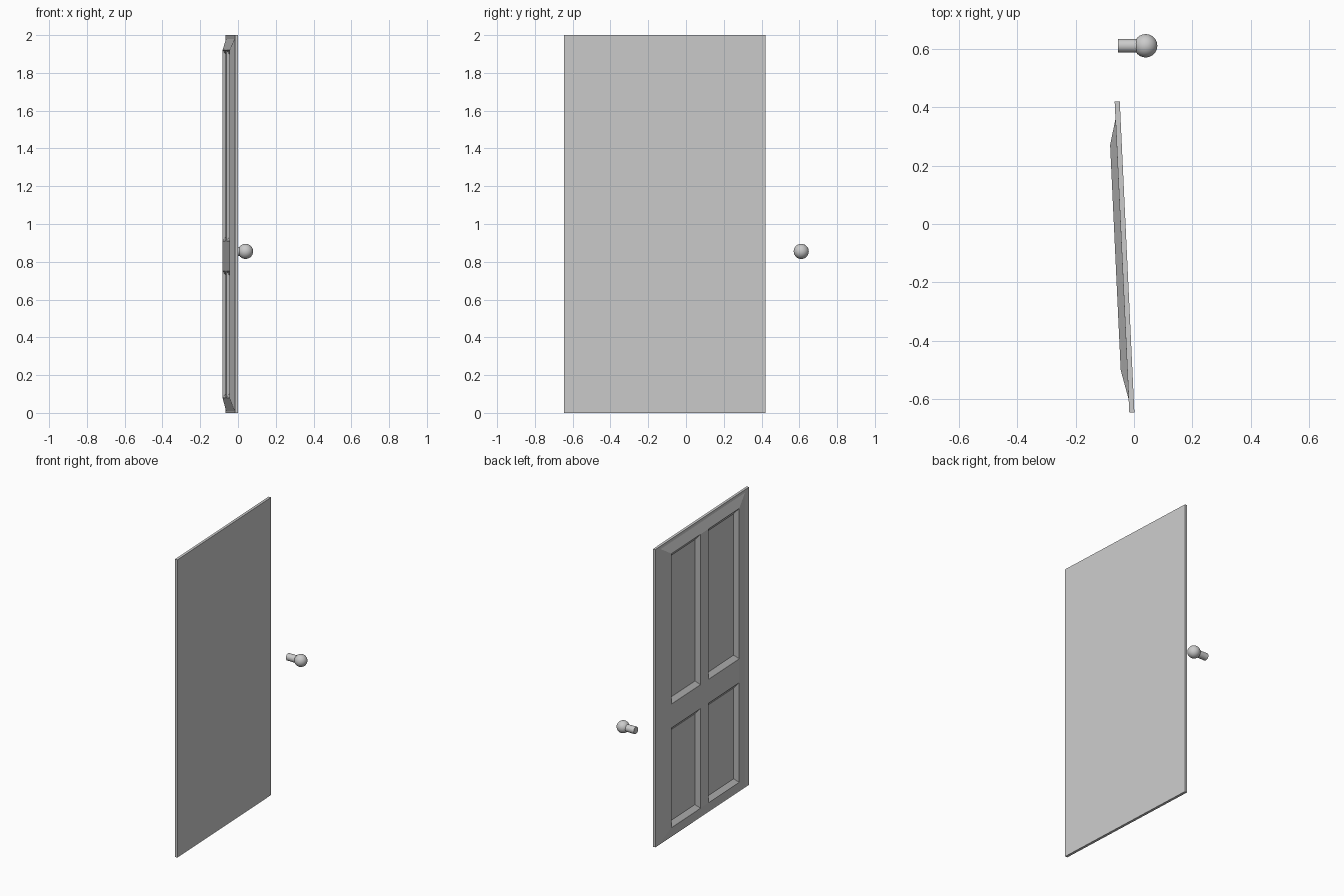
import bpy, bmesh, math
from mathutils import Vector

cube = bpy.data.objects.get("Cube")
if cube:
    bpy.data.objects.remove(cube, do_unlink=True)

grey = bpy.data.materials.new("plain grey")
grey.use_nodes = True
colour = (0.6, 0.6, 0.6, 1)
grey.diffuse_color = colour
grey.node_tree.nodes["Principled BSDF"].inputs["Base Color"].default_value = colour

SLAB, RAISED = 0.0175, 0.040   # distances behind the plain face
INSET = 0.03                   # slope of the panel walls


def finish(bm, name):
    bmesh.ops.remove_doubles(bm, verts=bm.verts[:], dist=1e-5)
    bmesh.ops.recalc_face_normals(bm, faces=bm.faces[:])
    mesh = bpy.data.meshes.new(name)
    bm.to_mesh(mesh)
    bm.free()
    mesh.materials.append(grey)
    obj = bpy.data.objects.new(name, mesh)
    bpy.context.collection.objects.link(obj)
    return obj


def rect(y0, y1, z0, z1, depth):
    """Rectangle on the slightly open door, at a depth behind its plain face."""
    return [Vector((-0.029 - 0.047 * y - depth, y, z))
            for y, z in ((y0, z0), (y1, z0), (y1, z1), (y0, z1))]


def face(bm, points):
    bm.faces.new([bm.verts.new(p) for p in points])


def band(bm, a, b):
    """Four quads joining two rectangles."""
    for i in range(4):
        j = (i + 1) % 4
        face(bm, (a[i], a[j], b[j], b[i]))


# Door slab
bm = bmesh.new()
plain = rect(-0.645, 0.42, 0, 2, 0)
back = rect(-0.645, 0.42, 0, 2, SLAB)
face(bm, plain)
face(bm, back)
band(bm, plain, back)
finish(bm, "door_slab")

# Raised frame: sloped border, rails and four sunken panels
bm = bmesh.new()
ys = (-0.50, -0.15, -0.06, 0.27)
zs = (0.08, 0.75, 0.91, 1.92)
band(bm, rect(-0.60, 0.36, 0.01, 1.98, SLAB),
     rect(ys[0], ys[-1], zs[0], zs[-1], RAISED))
for i in range(3):
    for j in range(3):
        y0, y1, z0, z1 = ys[i], ys[i + 1], zs[j], zs[j + 1]
        top = rect(y0, y1, z0, z1, RAISED)
        if i != 1 and j != 1:
            band(bm, top, rect(y0 + INSET, y1 - INSET, z0 + INSET, z1 - INSET, SLAB))
        else:
            face(bm, top)
# Outward is away from the plain face
frame = finish(bm, "panel_frame")
bm = bmesh.new()
bm.from_mesh(frame.data)
wrong = [f for f in bm.faces if f.normal.x > 0]
bmesh.ops.reverse_faces(bm, faces=wrong)
bm.to_mesh(frame.data)
bm.free()

# Door knob and its stem
bpy.ops.mesh.primitive_uv_sphere_add(segments=24, ring_count=16, radius=0.04,
                                     location=(0.04, 0.61, 0.855))
knob = bpy.context.object
knob.name = "knob"
bpy.ops.mesh.primitive_cylinder_add(vertices=24, radius=0.0235, depth=0.08,
                                    location=(-0.015, 0.61, 0.855),
                                    rotation=(0, math.pi / 2, 0))
stem = bpy.context.object
stem.name = "knob_stem"
for obj in (knob, stem):
    obj.data.materials.append(grey)
    bpy.ops.object.select_all(action='DESELECT')
    obj.select_set(True)
    bpy.context.view_layer.objects.active = obj
    bpy.ops.object.shade_smooth_by_angle()
